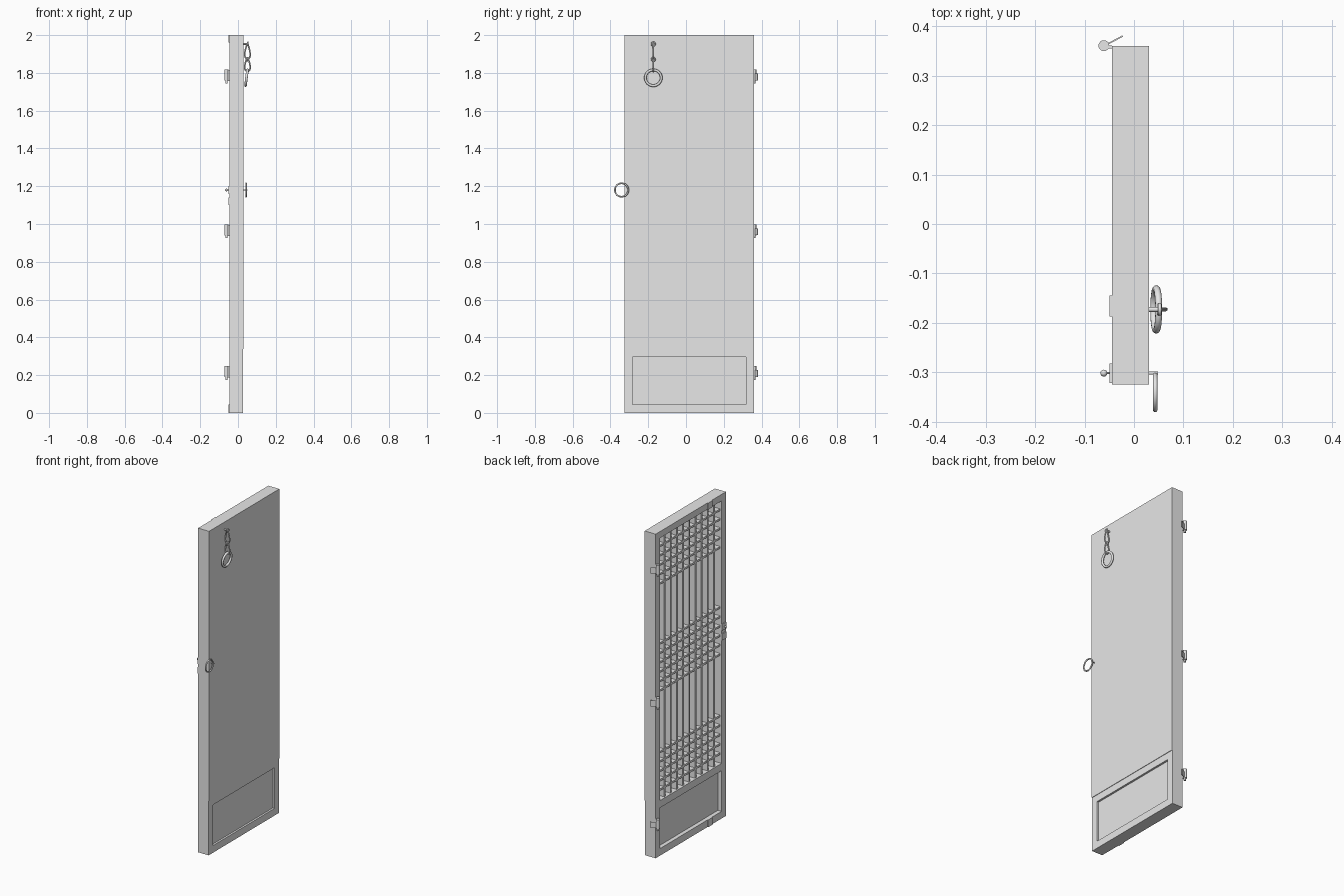
import bpy
from math import pi, radians, cos, sin
from mathutils import Vector

if "Cube" in bpy.data.objects:
    bpy.data.objects.remove(bpy.data.objects["Cube"])

grey = bpy.data.materials.new("light_grey")
grey.use_nodes = True
grey.diffuse_color = (0.8, 0.8, 0.8, 1)
grey.node_tree.nodes["Principled BSDF"].inputs["Base Color"].default_value = (0.8, 0.8, 0.8, 1)


def finish(name, smooth=False):
    ob = bpy.context.object
    ob.name = name
    ob.data.materials.append(grey)
    if smooth:
        bpy.ops.object.shade_smooth_by_angle(angle=radians(40))
    return ob


def box(name, x, y, z):
    """Box from (low, high) pairs along each axis."""
    spans = (x, y, z)
    bpy.ops.mesh.primitive_cube_add(size=1, location=[sum(s) / 2 for s in spans])
    ob = finish(name)
    for v in ob.data.vertices:
        v.co = [c * (s[1] - s[0]) for c, s in zip(v.co, spans)]
    return ob


def rod(name, a, b, radius, sides=16):
    a, b = Vector(a), Vector(b)
    d = b - a
    bpy.ops.mesh.primitive_cylinder_add(vertices=sides, radius=radius, depth=d.length,
                                        location=(a + b) / 2,
                                        rotation=d.to_track_quat('Z', 'Y').to_euler())
    return finish(name, True)


def ring(name, center, radius, tube, tilt=0):
    """Ring lying across the door face."""
    bpy.ops.mesh.primitive_torus_add(location=center, rotation=(0, pi / 2 + tilt, 0),
                                     major_radius=radius, minor_radius=tube,
                                     major_segments=32, minor_segments=10)
    return finish(name, True)


def link(name, top, height, width, tube):
    """Teardrop wire loop standing in the xz plane, narrow at the top."""
    curve = bpy.data.curves.new(name, 'CURVE')
    curve.dimensions = '3D'
    curve.bevel_depth = tube
    curve.bevel_resolution = 2
    spline = curve.splines.new('POLY')
    steps = 20
    spline.points.add(steps - 1)
    for i, p in enumerate(spline.points):
        t = 2 * pi * i / steps
        w = width * sin(t) * (0.65 - 0.35 * cos(t))
        p.co = (top[0] + w, top[1], top[2] - height * (1 - cos(t)) / 2, 1)
    spline.use_cyclic_u = True
    ob = bpy.data.objects.new(name, curve)
    bpy.context.collection.objects.link(ob)
    bpy.ops.object.select_all(action='DESELECT')
    ob.select_set(True)
    bpy.context.view_layer.objects.active = ob
    bpy.ops.object.convert(target='MESH')
    finish(name, True)


# Door frame
FRONT, BACK, SHEET = -0.045, 0.03, 0.027
Y0, Y1, STILE = -0.325, 0.36, 0.042
IN0, IN1 = Y0 + STILE, Y1 - STILE
LOW, HIGH = 0.34, 1.96
box("lock_stile", (FRONT, SHEET), (Y0, IN0), (0, 2))
box("hinge_stile", (FRONT, SHEET), (IN1, Y1), (0, 2))
box("bottom_rail", (FRONT, SHEET), (IN0, IN1), (0, 0.044))
box("middle_rail", (FRONT, SHEET), (IN0, IN1), (0.295, LOW))
box("top_rail", (FRONT, SHEET), (IN0, IN1), (HIGH, 2))
box("lower_panel", (-0.02, 0.015), (IN0, IN1), (0.044, 0.295))
box("backing_sheet", (SHEET, BACK), (Y0, Y1), (0.337, 2))

# Lattice: upright bars and three bands of cross bars
columns, half = 10, 0.006
for i in range(1, columns):
    y = IN0 + (IN1 - IN0) * i / columns
    box("upright_bar", (-0.036, SHEET), (y - half, y + half), (LOW, HIGH))
pitch = 0.058
heights = [LOW + pitch * k for k in range(1, 6)]
heights += [1.01 + pitch * k for k in range(6)]
heights += [HIGH - pitch * k for k in range(1, 6)]
for z in heights:
    box("cross_bar", (-0.035, SHEET), (IN0, IN1), (z - half, z + half))

# Hinges
for z in (1.745, 0.925, 0.175):
    px, py = -0.061, 0.361
    rod("hinge_knuckle", (px, py, z + 0.015), (px, py, z + 0.072), 0.011)
    rod("hinge_pin", (px, py, z), (px, py, z + 0.015), 0.006)
    box("hinge_plate", (-0.06, FRONT), (py - 0.006, py), (z + 0.012, z + 0.07))
    leaf = box("hinge_leaf", (-0.02, 0.02), (-0.0015, 0.0015), (-0.018, 0.018))
    leaf.location = (-0.041, 0.371, z + 0.034)
    leaf.rotation_euler.z = radians(28)

# Latch side plates, knob and flush bolts
box("knob_plate", (-0.05, FRONT), (-0.322, -0.282), (1.16, 1.2))
box("key_plate", (-0.05, FRONT), (-0.322, -0.282), (1.1, 1.14))
rod("knob_stem", (-0.06, -0.302, 1.18), (FRONT, -0.302, 1.18), 0.002, 8)
bpy.ops.mesh.primitive_uv_sphere_add(segments=16, ring_count=8, radius=0.007,
                                     location=(-0.061, -0.302, 1.18))
finish("knob", True)
for span in ((0, 0.045), (1.96, 2)):
    box("flush_bolt", (-0.05, FRONT), (-0.187, -0.145), span)

# Pull ring on its pin
rod("pull_pin", (BACK - 0.005, -0.302, 1.18), (0.049, -0.302, 1.18), 0.003, 10)
ring("pull_ring", (0.043, -0.341, 1.18), 0.0355, 0.0045)

# Hanging chain with knocker ring
CY = -0.173
rod("chain_staple", (BACK - 0.005, CY, 1.953), (0.055, CY, 1.953), 0.005, 10)
ring("chain_eye", (0.052, CY, 1.953), 0.009, 0.004)
link("upper_link", (0.05, CY, 1.953), 0.08, 0.02, 0.004)
ring("joining_eye", (0.05, CY, 1.872), 0.009, 0.004)
link("lower_link", (0.05, CY, 1.882), 0.075, 0.02, 0.004)
ring("knocker_ring", (0.045, CY, 1.774), 0.042, 0.007, radians(7))
